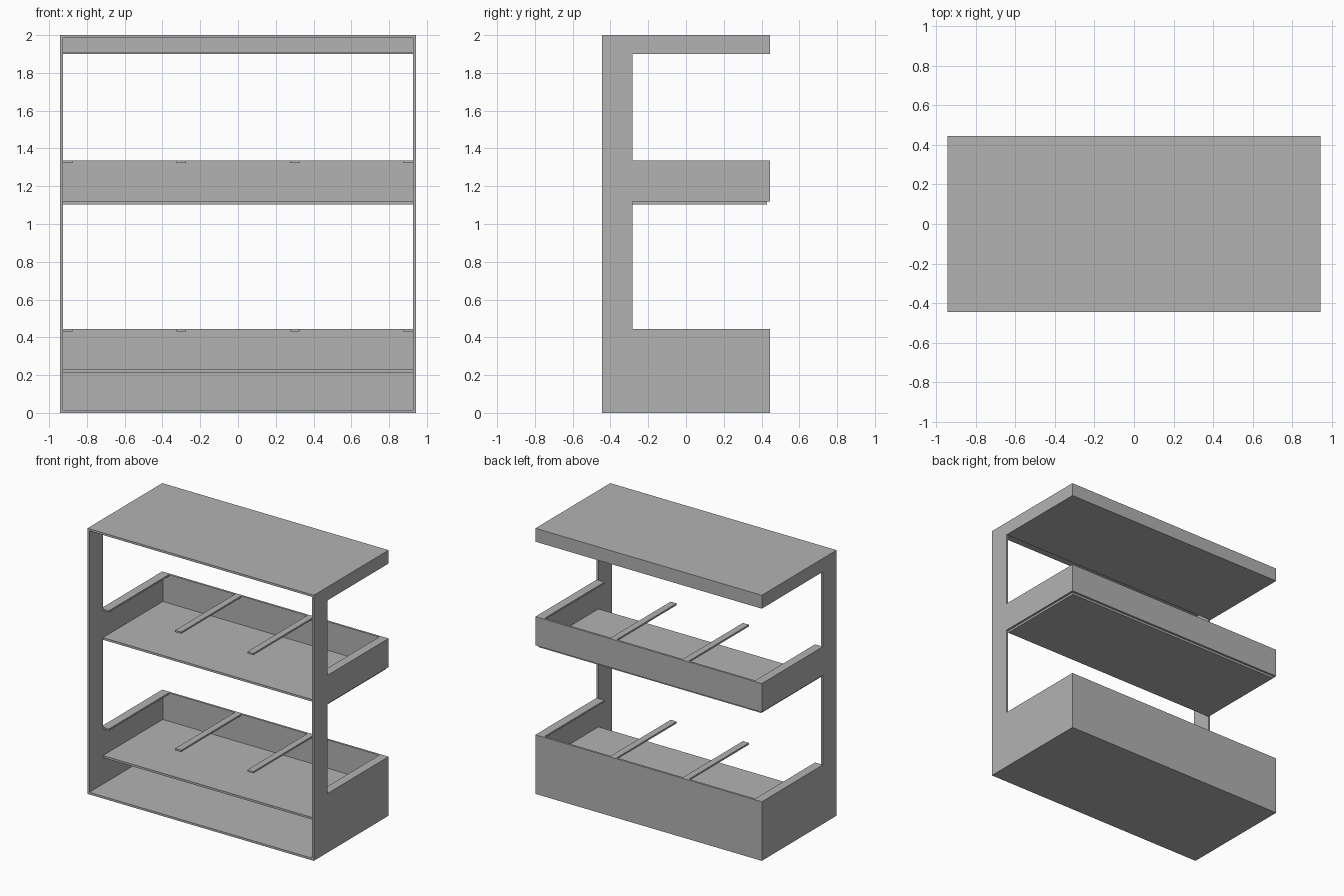
import bpy
import bmesh

default_cube = bpy.data.objects.get("Cube")
if default_cube:
    bpy.data.objects.remove(default_cube, do_unlink=True)

# Overall dimensions
W, D, H = 0.943, 0.445, 2.0     # half width, half depth, height
T = 0.016                       # board thickness
POST = -0.283                   # rear edge of the upright posts
INNER = W - T
BACK = D - T

grey = bpy.data.materials.new("plain_grey")
grey.use_nodes = True
colour = (0.448, 0.448, 0.448, 1)
grey.diffuse_color = colour
grey.node_tree.nodes["Principled BSDF"].inputs["Base Color"].default_value = colour


def finish(name, bm):
    bmesh.ops.recalc_face_normals(bm, faces=bm.faces)
    mesh = bpy.data.meshes.new(name)
    bm.to_mesh(mesh)
    bm.free()
    mesh.materials.append(grey)
    obj = bpy.data.objects.new(name, mesh)
    bpy.context.collection.objects.link(obj)
    return obj


def board(name, x, y, z):
    """Rectangular board given its (min, max) range on each axis."""
    bm = bmesh.new()
    bmesh.ops.create_cube(bm, size=1)
    for v in bm.verts:
        v.co = [r[0] if c < 0 else r[1] for c, r in zip(v.co, (x, y, z))]
    return finish(name, bm)


def side_panel(name, x):
    """E-shaped side: one post with three arms reaching back."""
    outline = [(-D, 0)]
    for low, high in ((0, 0.445), (1.119, 1.335), (1.899, H)):
        if low:
            outline.append((POST, low))
        outline += [(D, low), (D, high)]
        if high < H:
            outline.append((POST, high))
    outline.append((-D, H))
    bm = bmesh.new()
    face = bm.faces.new([bm.verts.new((x, y, z)) for y, z in outline])
    extruded = bmesh.ops.extrude_face_region(bm, geom=[face])["geom"]
    verts = [g for g in extruded if isinstance(g, bmesh.types.BMVert)]
    bmesh.ops.translate(bm, verts=verts, vec=(T, 0, 0))
    return finish(name, bm)


# Sides
side_panel("left_side", INNER)
side_panel("right_side", -W)

# Full-depth base and top boards
span = (-INNER, INNER)
board("base_board", span, (-D, BACK), (0, T))
board("top_board", span, (-D, BACK), (H - T, H))

# Shelves and the board closing the top box
for name, z, thick in (("lower_shelf", 0.215, T), ("middle_shelf", 1.103, T),
                       ("top_box_floor", 1.899, 0.009)):
    board(name, span, (POST, BACK), (z, z + thick))

# Back boards
for name, low, high in (("lower_back", 0, 0.445), ("middle_back", 1.119, 1.335),
                        ("top_back", 1.899, H)):
    board(name, span, (BACK, D), (low, high))

# Four slats, flush with the rim of each tray
SLAT = 0.05
pitch = (2 * INNER - SLAT) / 3
for tray, rim in (("lower", 0.445), ("middle", 1.335)):
    for i in range(4):
        x = -INNER + i * pitch
        board(f"{tray}_slat_{i + 1}", (x, x + SLAT), (POST, BACK), (rim - 0.013, rim))
